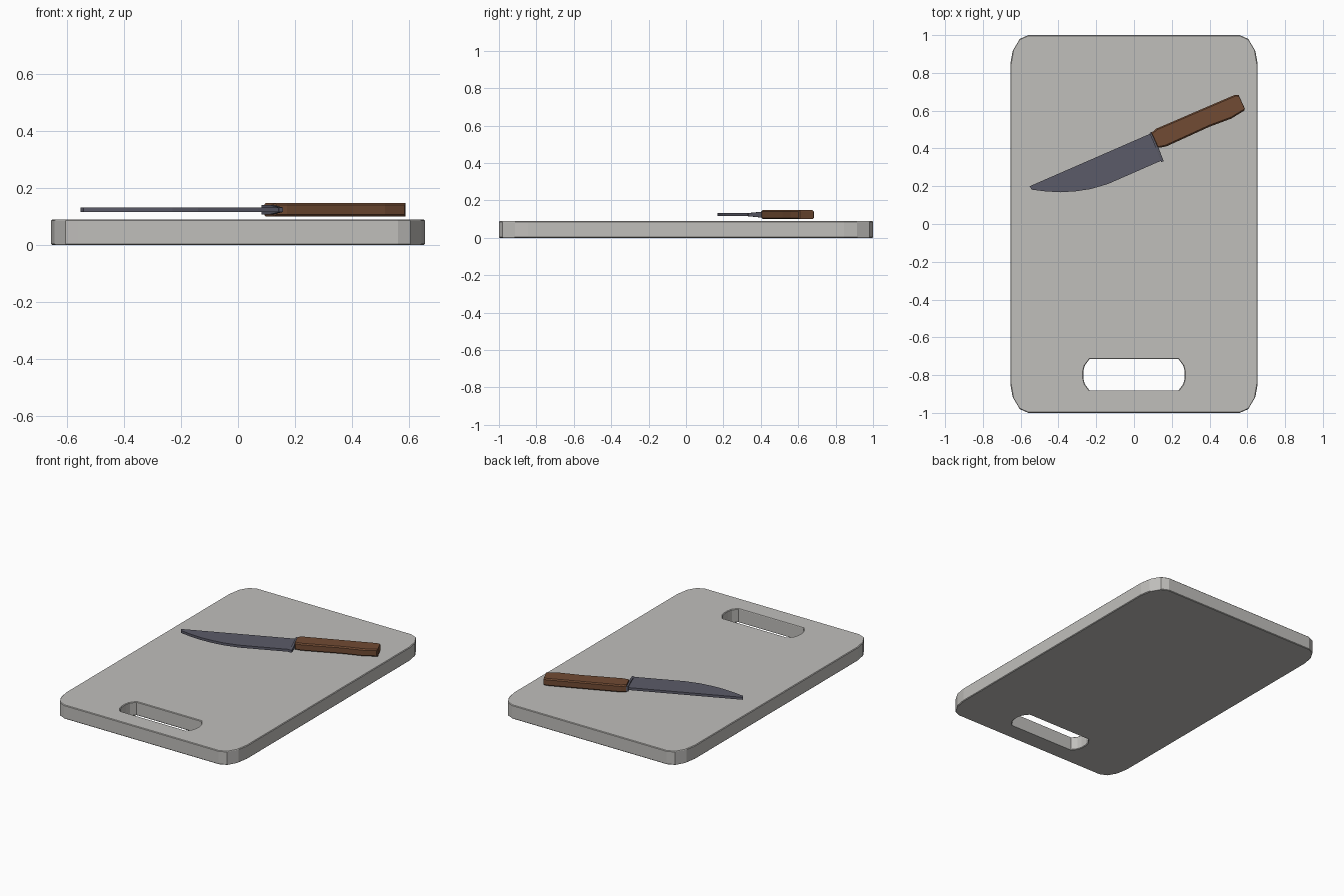
import bpy, bmesh, math

if "Cube" in bpy.data.objects:
    bpy.data.objects.remove(bpy.data.objects["Cube"])


def material(name, rgb):
    m = bpy.data.materials.new(name)
    m.diffuse_color = (*rgb, 1)
    m.use_nodes = True
    m.node_tree.nodes["Principled BSDF"].inputs["Base Color"].default_value = m.diffuse_color
    return m


BOARD = material("pale grey board", (0.53, 0.52, 0.50))
STEEL = material("blue grey steel", (0.105, 0.105, 0.14))
WOOD = material("brown wood", (0.165, 0.07, 0.033))


def finish(name, bm, mat):
    bmesh.ops.recalc_face_normals(bm, faces=bm.faces)
    me = bpy.data.meshes.new(name)
    bm.to_mesh(me)
    bm.free()
    me.materials.append(mat)
    ob = bpy.data.objects.new(name, me)
    bpy.context.collection.objects.link(ob)
    return ob


def plate(name, outlines, z0, z1, mat, bevel=0, segments=1):
    """Fill the outlines (later ones are holes) and extrude upwards."""
    bm = bmesh.new()
    edges = []
    for pts in outlines:
        vs = [bm.verts.new((x, y, z0)) for x, y in pts]
        edges += [bm.edges.new((vs[i - 1], vs[i])) for i in range(len(vs))]
    bmesh.ops.triangle_fill(bm, use_beauty=True, edges=edges, normal=(0, 0, 1))
    ext = bmesh.ops.extrude_face_region(bm, geom=bm.faces[:])["geom"]
    tops = [g for g in ext if isinstance(g, bmesh.types.BMVert)]
    bmesh.ops.translate(bm, verts=tops, vec=(0, 0, z1 - z0))
    ob = finish(name, bm, mat)
    if bevel:
        mod = ob.modifiers.new("soft edge", "BEVEL")
        mod.width = bevel
        mod.segments = segments
        mod.limit_method = "ANGLE"
        mod.angle_limit = math.radians(75)
    return ob


def mirrored(quarter, cy=0):
    """Mirror a quarter outline (right side to top) into a closed loop."""
    half = quarter + [(-x, y) for x, y in reversed(quarter)]
    return [(x, y + cy) for x, y in half + [(-x, -y) for x, y in half]]


# Cutting board with a hand slot
rim = mirrored([(0.655, 0.845), (0.643, 0.915), (0.605, 0.98), (0.56, 1.0)])
slot_q = [(0.268, 0.02), (0.26, 0.05), (0.235, 0.083)]
slot = mirrored(slot_q, -0.798)
plate("cutting_board", [rim, slot], 0, 0.09, BOARD, 0.004)

# Knife blade
blade = [(-0.552, 0.2), (-0.542, 0.182), (-0.47, 0.173), (-0.39, 0.168),
         (-0.31, 0.173), (-0.23, 0.185), (-0.14, 0.211), (0.0, 0.272),
         (0.148, 0.337), (0.088, 0.479)]
plate("blade", [blade], 0.116, 0.132, STEEL)

# Tapered collar between blade and handle, thick at the spine
bm = bmesh.new()
rings = []
for x, y, h in [(0.095, 0.488, 0.016), (0.127, 0.412, 0.016), (0.157, 0.333, 0.008)]:
    rings.append([bm.verts.new((x + dx, y + dy, 0.124 + s * h))
                  for dx, dy, s in [(0, 0, -1), (0, 0, 1), (-0.013, -0.006, 1), (-0.013, -0.006, -1)]])
for a, b in zip(rings, rings[1:]):
    for i in range(4):
        bm.faces.new((a[i - 1], a[i], b[i], b[i - 1]))
bm.faces.new(rings[0])
bm.faces.new(rings[-1])
finish("collar", bm, STEEL)

# Wooden handle
handle = [(0.092, 0.482), (0.118, 0.505), (0.535, 0.684), (0.554, 0.683),
          (0.59, 0.604), (0.515, 0.558), (0.4, 0.515), (0.172, 0.411), (0.128, 0.402)]
plate("handle", [handle], 0.1, 0.148, WOOD, 0.007)
